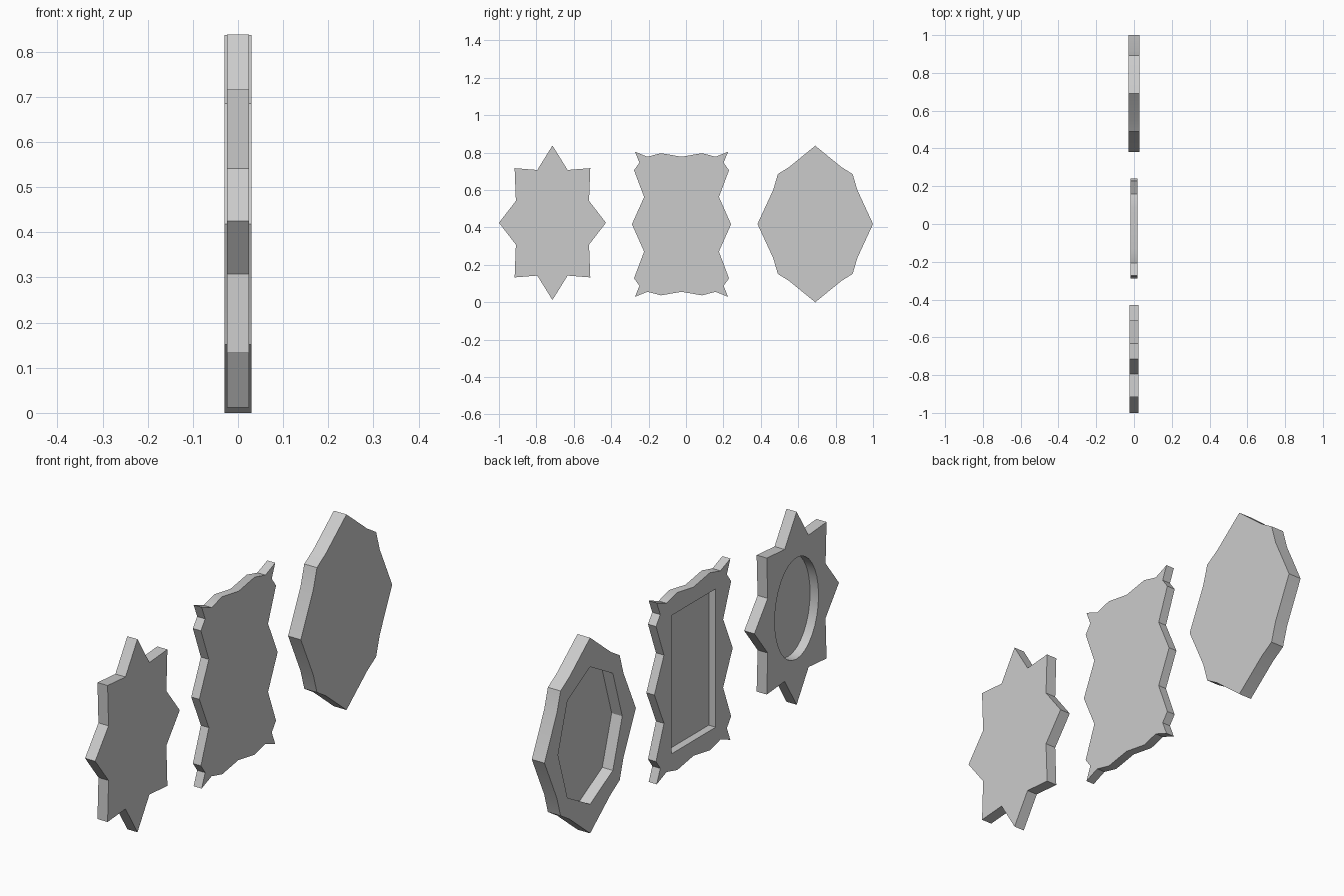
import bpy, bmesh, math

if "Cube" in bpy.data.objects:
    bpy.data.objects.remove(bpy.data.objects["Cube"])


def ellipse(n, ry, rz, inner=1.0):
    """Points round an ellipse; odd points pulled in by 'inner' for stars."""
    pts = []
    for i in range(n):
        a = 2 * math.pi * i / n
        k = inner if i % 2 else 1.0
        pts.append((k * ry * math.cos(a), k * rz * math.sin(a)))
    return pts


def four_way(quarter):
    """Mirror a quarter outline (from +y axis to +z axis) into a closed loop."""
    half = quarter + [(-y, z) for y, z in reversed(quarter[:-1])]
    return half + [(y, -z) for y, z in reversed(half[1:-1])]


def framed_panel(name, cy, cz, t, depth, outline, recess):
    """Flat-backed panel with a recess open towards -x."""
    bm = bmesh.new()

    def ring(pts, x):
        return [bm.verts.new((x, cy + y, cz + z)) for y, z in pts]

    def loop_edges(vs):
        return [bm.edges.new((vs[i], vs[(i + 1) % len(vs)])) for i in range(len(vs))]

    def wall(a, b):
        for i in range(len(a)):
            j = (i + 1) % len(a)
            bm.faces.new((a[i], a[j], b[j], b[i]))

    back, front = ring(outline, t), ring(outline, -t)
    rim, floor = ring(recess, -t), ring(recess, -t + depth)
    # rim face with its opening
    bmesh.ops.triangle_fill(bm, edges=loop_edges(front) + loop_edges(rim), use_beauty=True)
    # outer edge, recess wall, recess floor and flat back
    wall(front, back)
    wall(rim, floor)
    bm.faces.new(floor)
    bm.faces.new(back)
    bmesh.ops.recalc_face_normals(bm, faces=bm.faces[:])
    me = bpy.data.meshes.new(name)
    bm.to_mesh(me)
    bm.free()
    ob = bpy.data.objects.new(name, me)
    bpy.context.collection.objects.link(ob)
    bpy.ops.object.select_all(action='DESELECT')
    ob.select_set(True)
    bpy.context.view_layer.objects.active = ob
    bpy.ops.object.shade_smooth_by_angle(angle=math.radians(30))
    return ob


# eight-pointed star frame with oval recess
framed_panel("star_mirror", -0.714, 0.425, 0.024, 0.040,
             ellipse(16, 0.286, 0.413, 0.74), ellipse(32, 0.148, 0.217))

# scalloped rectangular frame with rectangular recess
scallop = four_way([(0.265, 0), (0.2, 0.146), (0.254, 0.289), (0.225, 0.329),
                    (0.249, 0.388), (0.182, 0.361), (0.11, 0.38), (0, 0.361)])
framed_panel("rectangular_mirror", -0.024, 0.417, 0.019, 0.033, scallop,
             [(0.15, -0.296), (0.15, 0.296), (-0.15, 0.296), (-0.15, -0.296)])

# pointed oval frame with octagonal recess
oval = four_way([(0.309, 0), (0.225, 0.182), (0.2, 0.267), (0.139, 0.305), (0, 0.4185)])
framed_panel("octagonal_mirror", 0.691, 0.4185, 0.03, 0.050, oval,
             ellipse(8, 0.217, 0.294))
